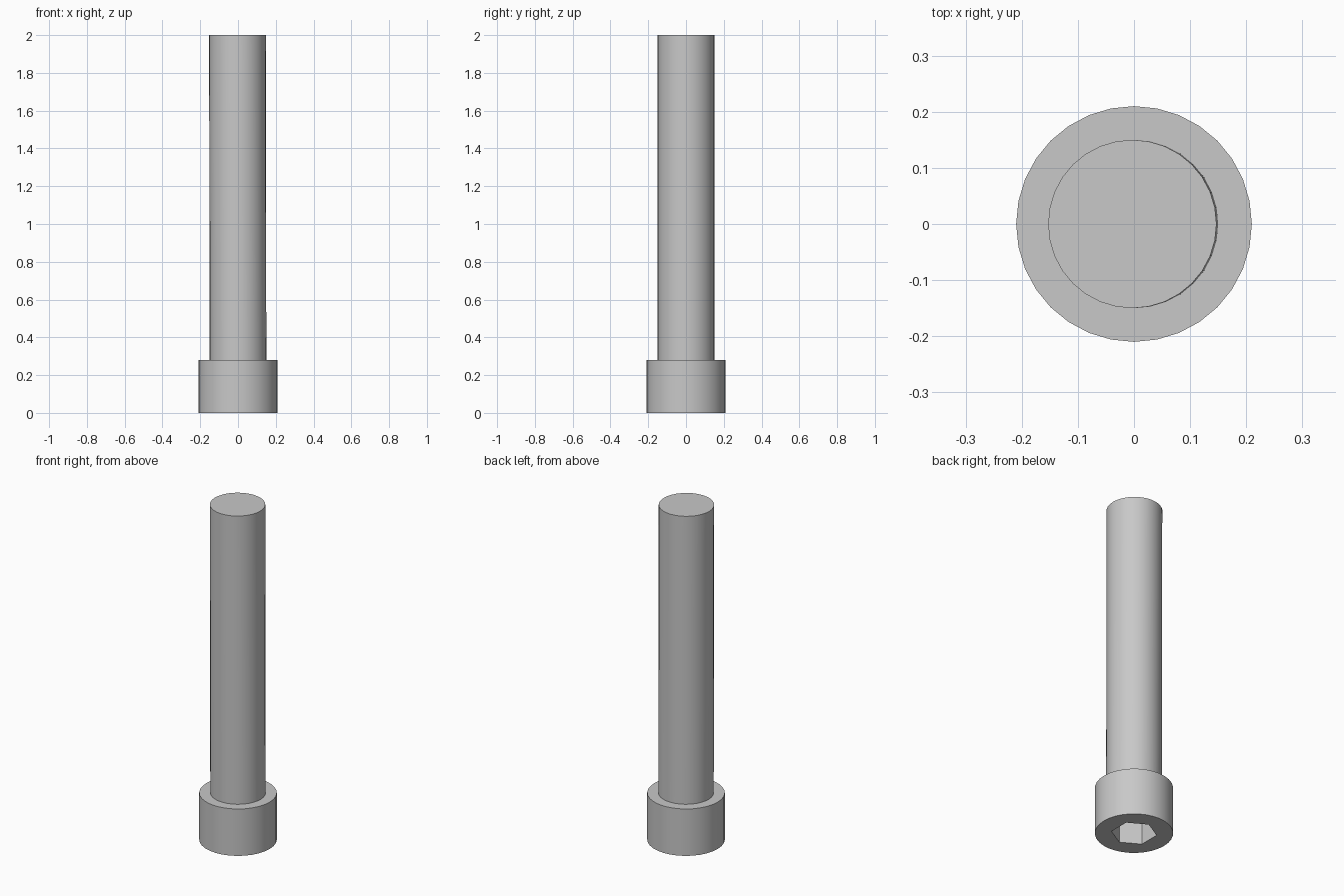
import bpy
import math

default = bpy.data.objects.get("Cube")
if default:
    bpy.data.objects.remove(default, do_unlink=True)

HEAD_HEIGHT = 0.28
SOCKET_DEPTH = 0.15
TOP = 2.0
LEAN = -0.003

steel = bpy.data.materials.new("grey steel")
steel.use_nodes = True
grey = (0.58, 0.58, 0.58, 1)
steel.diffuse_color = grey
steel.node_tree.nodes["Principled BSDF"].inputs["Base Color"].default_value = grey


def prism(name, sides, radius, bottom, top):
    """Upright prism with its base at one height and its top at another."""
    bpy.ops.mesh.primitive_cylinder_add(
        vertices=sides, radius=radius, depth=top - bottom,
        location=(0, 0, (bottom + top) / 2))
    obj = bpy.context.object
    bpy.ops.object.transform_apply(location=True)
    obj.name = name
    obj.data.materials.append(steel)
    return obj


def smooth(obj):
    bpy.ops.object.select_all(action='DESELECT')
    obj.select_set(True)
    bpy.context.view_layer.objects.active = obj
    bpy.ops.object.shade_smooth_by_angle(angle=math.radians(30))


# Round head with a hexagonal socket cut into its underside
head = prism("bolt_head", 32, 0.21, 0, HEAD_HEIGHT)
cutter = prism("socket_cutter", 6, 0.123, -0.1, SOCKET_DEPTH)
cutter.hide_render = True
cut = head.modifiers.new("hex_socket", 'BOOLEAN')
cut.operation = 'DIFFERENCE'
cut.solver = 'EXACT'
cut.object = cutter
bpy.context.view_layer.objects.active = head
bpy.ops.object.modifier_apply(modifier=cut.name)
bpy.data.objects.remove(cutter, do_unlink=True)
smooth(head)

# Plain shaft, leaning very slightly to one side
shaft = prism("bolt_shaft", 32, 0.15, HEAD_HEIGHT, TOP)
for v in shaft.data.vertices:
    if v.co.z > 1:
        v.co.x += LEAN
smooth(shaft)
